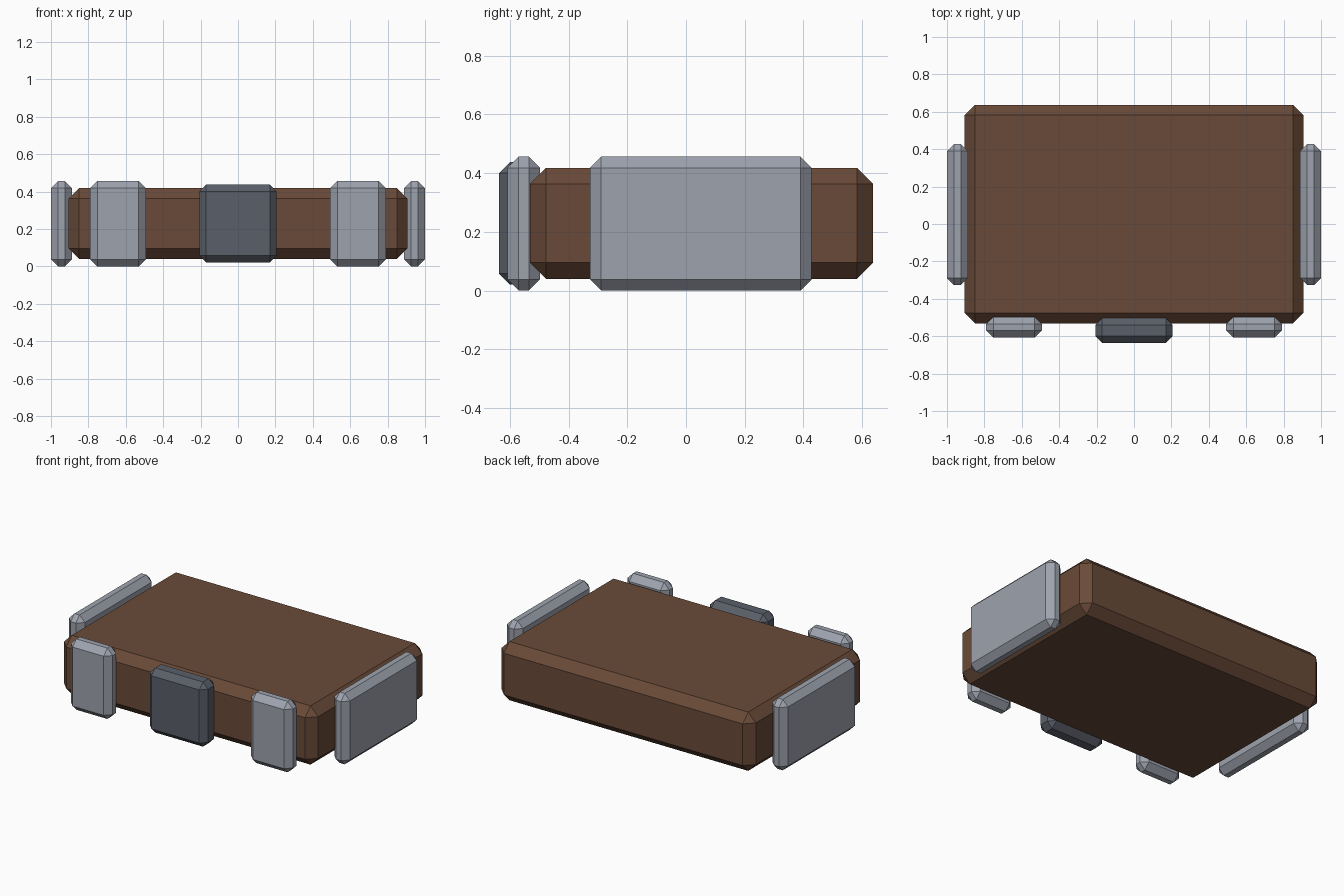
import bpy
import bmesh

if "Cube" in bpy.data.objects:
    bpy.data.objects.remove(bpy.data.objects["Cube"])


def material(name, rgb):
    """Flat material from 0-255 sRGB values."""
    mat = bpy.data.materials.new(name)
    linear = [((c / 255 + 0.055) / 1.055) ** 2.4 for c in rgb]
    mat.diffuse_color = (*linear, 1.0)
    mat.use_nodes = True
    mat.node_tree.nodes["Principled BSDF"].inputs["Base Color"].default_value = mat.diffuse_color
    return mat


brown = material("brown leather", (105, 74, 56))
steel = material("light steel", (158, 163, 174))
iron = material("dark iron", (90, 95, 105))


def chamfered_box(name, low, high, chamfer, mat):
    """Box between two corners with every edge chamfered flat."""
    bm = bmesh.new()
    bmesh.ops.create_cube(bm, size=1.0)
    for v in bm.verts:
        v.co = [lo + (c + 0.5) * (hi - lo) for c, lo, hi in zip(v.co, low, high)]
    bmesh.ops.bevel(bm, geom=bm.edges[:], offset=chamfer, segments=1,
                    affect='EDGES', offset_type='OFFSET')
    bmesh.ops.recalc_face_normals(bm, faces=bm.faces[:])
    mesh = bpy.data.meshes.new(name)
    bm.to_mesh(mesh)
    bm.free()
    mesh.materials.append(mat)
    obj = bpy.data.objects.new(name, mesh)
    bpy.context.collection.objects.link(obj)
    return obj


# Main slab
chamfered_box("body", (-0.905, -0.532, 0.04), (0.905, 0.637, 0.418), 0.055, brown)

# Central dark plate on the front
chamfered_box("front_lock_plate", (-0.207, -0.637, 0.021), (0.207, -0.502, 0.437), 0.037, iron)

# Paired front straps and side plates
for side, s in (("left", -1), ("right", 1)):
    x0, x1 = sorted((s * 0.493, s * 0.79))
    chamfered_box(f"front_strap_{side}", (x0, -0.608, 0.0), (x1, -0.497, 0.456), 0.038, steel)
    x0, x1 = sorted((s * 0.888, s * 1.0))
    chamfered_box(f"side_plate_{side}", (x0, -0.327, 0.0), (x1, 0.428, 0.456), 0.038, steel)
